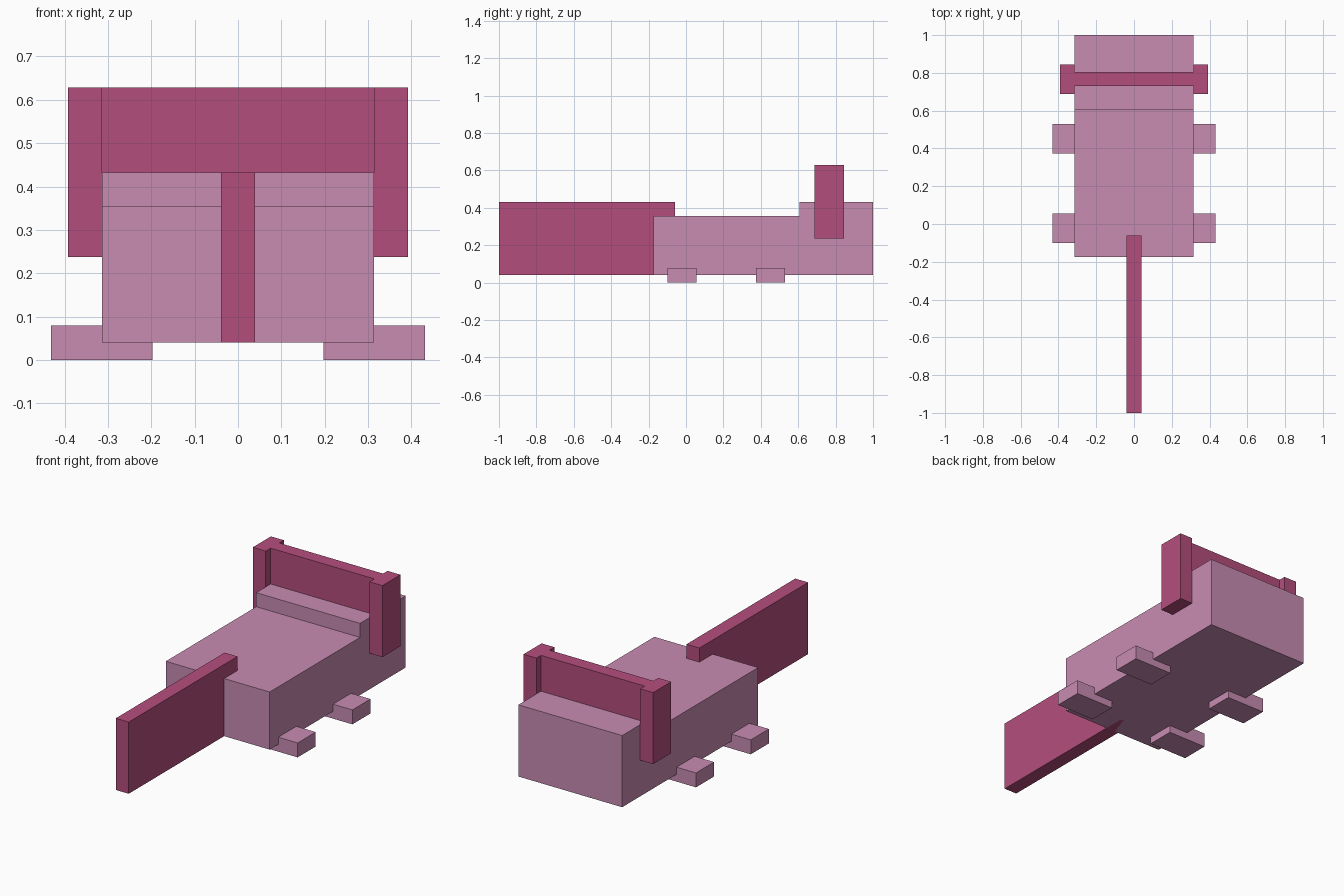
import bpy
import bmesh
from mathutils import Vector

if "Cube" in bpy.data.objects:
    bpy.data.objects.remove(bpy.data.objects["Cube"], do_unlink=True)


def make_material(name, color):
    mat = bpy.data.materials.new(name)
    mat.use_nodes = True
    mat.diffuse_color = color
    mat.node_tree.nodes["Principled BSDF"].inputs["Base Color"].default_value = color
    return mat


def box(name, low, high, mat):
    """Axis-aligned block spanning two opposite corners."""
    low, high = Vector(low), Vector(high)
    bm = bmesh.new()
    bmesh.ops.create_cube(bm, size=1)
    bmesh.ops.scale(bm, vec=high - low, verts=bm.verts)
    mesh = bpy.data.meshes.new(name)
    bm.to_mesh(mesh)
    bm.free()
    mesh.materials.append(mat)
    obj = bpy.data.objects.new(name, mesh)
    obj.location = (low + high) / 2
    bpy.context.collection.objects.link(obj)
    return obj


def mirrored_box(name, low, high, mat):
    """Matching blocks on the left (+x) and right (-x)."""
    box("left_" + name, low, high, mat)
    box("right_" + name, (-high[0], low[1], low[2]), (-low[0], high[1], high[2]), mat)


light_pink = make_material("light_pink", (0.578, 0.262, 0.445, 1))
deep_pink = make_material("deep_pink", (0.456, 0.076, 0.202, 1))

half_width = 0.314
base, body_top, head_top, crest_top = 0.04, 0.355, 0.432, 0.628

# Body, and the taller block behind it
box("body", (-half_width, -0.175, base), (half_width, 0.606, body_top), light_pink)
box("rear_block", (-half_width, 0.606, base), (half_width, 1, head_top), light_pink)

# Long upright fin at the front
box("front_fin", (-0.039, -1, base), (0.039, -0.06, head_top), deep_pink)

# Crest panel between two side posts
box("crest_panel", (-half_width, 0.73, head_top), (half_width, 0.805, crest_top), deep_pink)
mirrored_box("crest_post", (half_width, 0.688, 0.237), (0.392, 0.844, crest_top), deep_pink)

# Four flat feet
for name, y in (("front_foot", -0.1), ("back_foot", 0.373)):
    mirrored_box(name, (0.197, y, 0), (0.431, y + 0.156, 0.079), light_pink)
